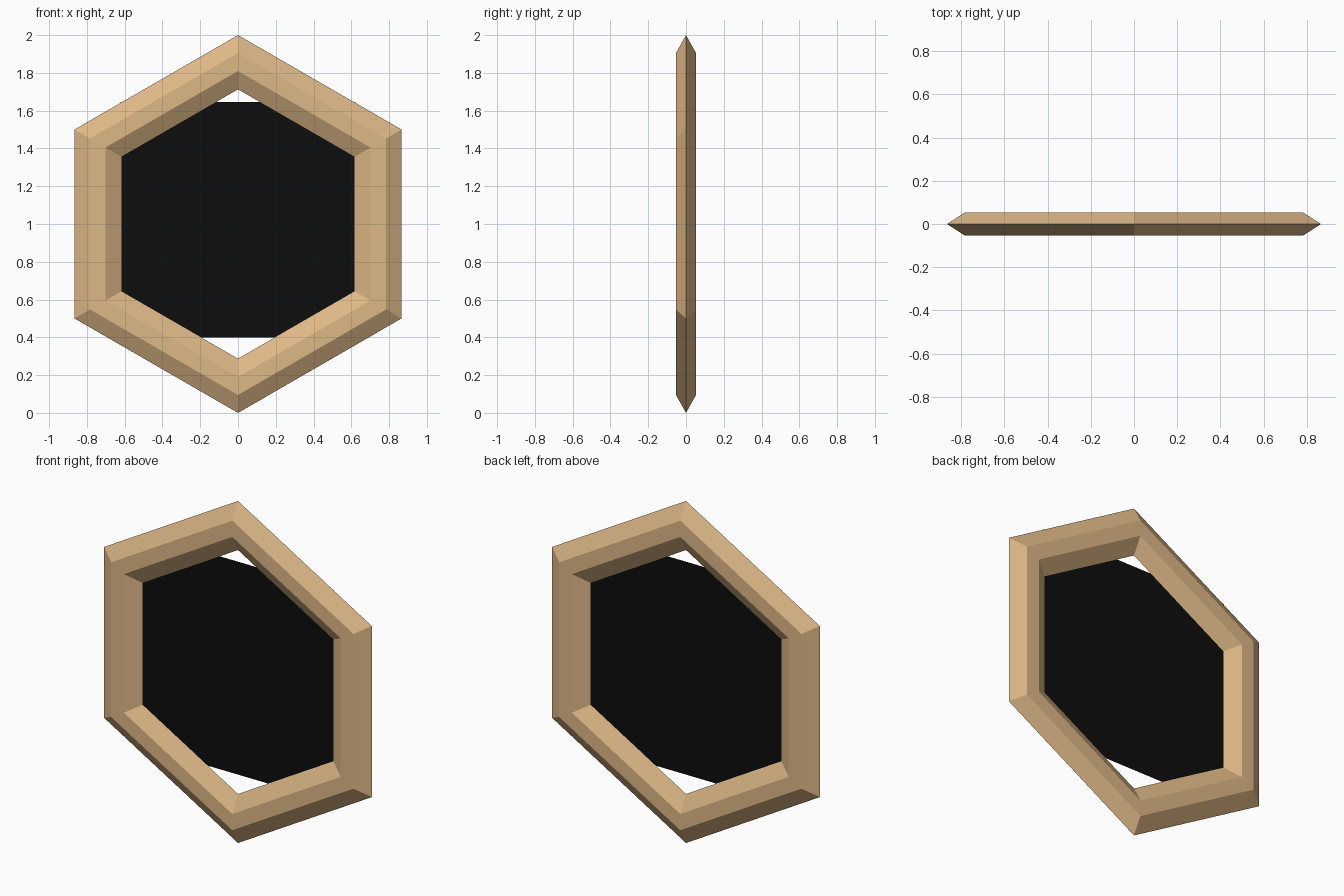
import bpy, bmesh, math

if "Cube" in bpy.data.objects:
    bpy.data.objects.remove(bpy.data.objects["Cube"])


def material(name, rgb):
    m = bpy.data.materials.new(name)
    m.diffuse_color = (*rgb, 1.0)
    m.use_nodes = True
    m.node_tree.nodes["Principled BSDF"].inputs["Base Color"].default_value = m.diffuse_color
    return m


def add_object(name, bm, mat):
    mesh = bpy.data.meshes.new(name)
    bm.to_mesh(mesh)
    bm.free()
    mesh.materials.append(mat)
    obj = bpy.data.objects.new(name, mesh)
    bpy.context.collection.objects.link(obj)
    return obj


wood = material("light_wood", (0.73, 0.48, 0.24))
black = material("black", (0.004, 0.004, 0.004))

# Hexagonal frame: six-sided bevelled profile (radius, depth) swept around the centre
PROFILE = [(1.0, 0), (0.905, -0.053), (0.81, -0.053),
           (0.713, 0), (0.81, 0.053), (0.905, 0.053)]
SIDES = 6
bm = bmesh.new()
rings = []
for i in range(SIDES):
    a = math.pi / 2 + i * math.tau / SIDES
    rings.append([bm.verts.new((r * math.cos(a), y, 1 + r * math.sin(a)))
                  for r, y in PROFILE])
n = len(PROFILE)
for i in range(SIDES):
    p, q = rings[i], rings[(i + 1) % SIDES]
    for j in range(n):
        k = (j + 1) % n
        bm.faces.new((p[j], q[j], q[k], p[k]))
bmesh.ops.recalc_face_normals(bm, faces=bm.faces)
add_object("hexagon_frame", bm, wood)

# Flat square panel held in the middle of the frame
HALF, MID = 0.6225, 1.0225
bm = bmesh.new()
bm.faces.new([bm.verts.new((x * HALF, 0, MID + z * HALF))
              for x, z in ((-1, -1), (1, -1), (1, 1), (-1, 1))])
add_object("back_panel", bm, black)
